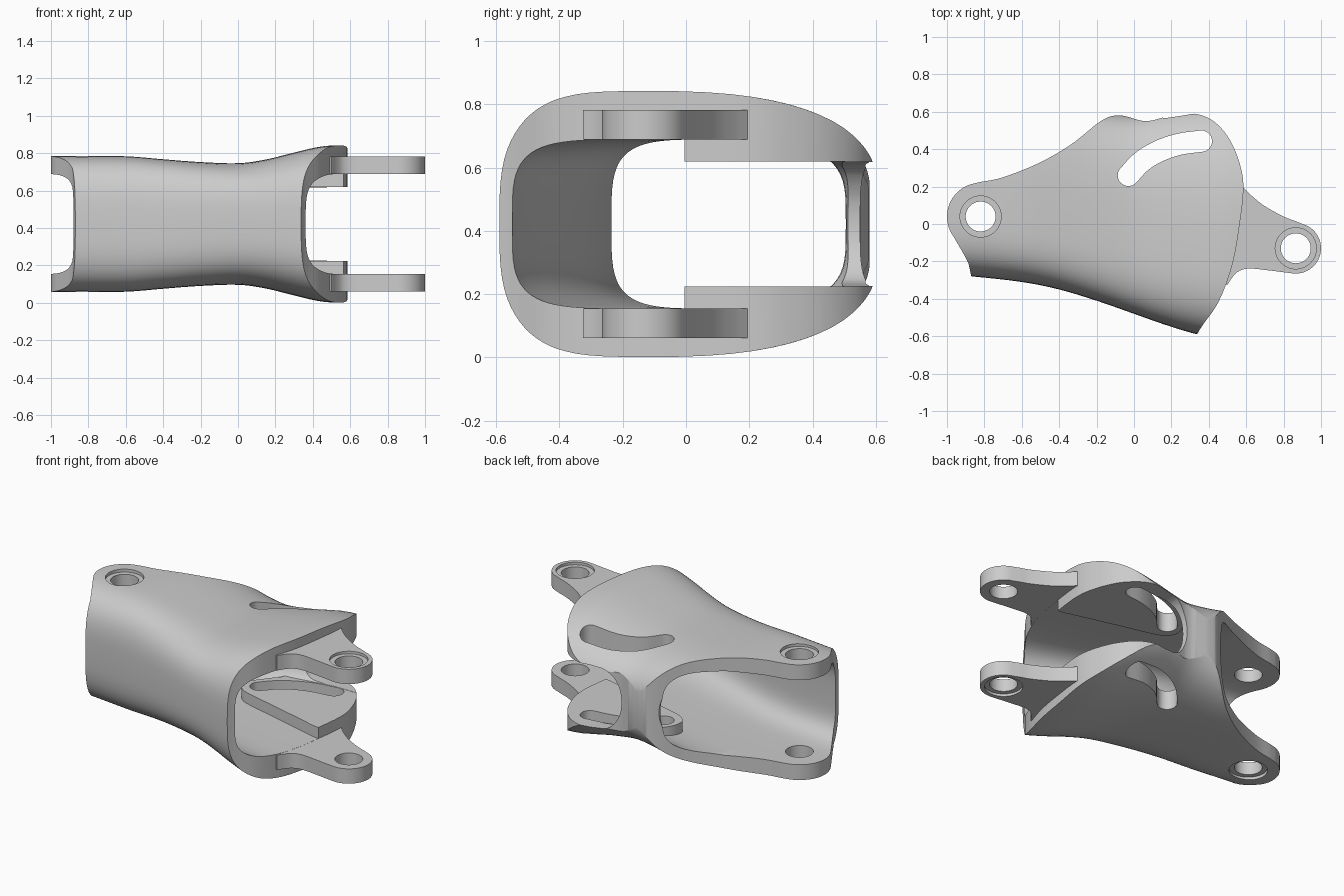
import bpy, bmesh, math
from mathutils import Vector

if "Cube" in bpy.data.objects:
    bpy.data.objects.remove(bpy.data.objects["Cube"])

MID = 0.4215  # mirror plane height; everything is built around z = 0, then lifted


def spline(pts, steps=6):
    """Catmull-Rom curve through points of any dimension."""
    p = [Vector(q) for q in pts]
    p = [2 * p[0] - p[1]] + p + [2 * p[-1] - p[-2]]
    out = []
    for i in range(1, len(p) - 2):
        a, b, c, d = p[i - 1:i + 3]
        for k in range(steps):
            t = k / steps
            out.append(0.5 * (2 * b + (c - a) * t + (2 * a - 5 * b + 4 * c - d) * t * t
                              + (3 * b - a - 3 * c + d) * t ** 3))
    return out + [p[-2]]


def arc(cx, cy, r, a0, a1, n=20):
    return [Vector((cx + r * math.cos(math.radians(a0 + (a1 - a0) * i / n)),
                    cy + r * math.sin(math.radians(a0 + (a1 - a0) * i / n)))) for i in range(n + 1)]


def rings_to_object(name, rings):
    bm = bmesh.new()
    vs = [[bm.verts.new(v) for v in r] for r in rings]
    n = len(vs[0])
    for a, b in zip(vs, vs[1:]):
        for i in range(n):
            bm.faces.new((a[i], a[(i + 1) % n], b[(i + 1) % n], b[i]))
    bm.faces.new(vs[0])
    bm.faces.new(vs[-1])
    bmesh.ops.recalc_face_normals(bm, faces=bm.faces)
    me = bpy.data.meshes.new(name)
    bm.to_mesh(me)
    bm.free()
    ob = bpy.data.objects.new(name, me)
    bpy.context.collection.objects.link(ob)
    return ob


def prism(name, pts, lo, hi):
    """Plan outline extruded along z."""
    return rings_to_object(name, [[(p[0], p[1], z) for p in pts] for z in (lo, hi)])


def prism_y(name, pts, lo, hi):
    """Front-view outline extruded along y."""
    return rings_to_object(name, [[(p[0], y, p[1]) for p in pts] for y in (lo, hi)])


def combine(target, tool, op):
    m = target.modifiers.new(op, 'BOOLEAN')
    m.operation, m.solver, m.object = op, 'EXACT', tool
    bpy.context.view_layer.objects.active = target
    bpy.ops.object.modifier_apply(modifier=m.name)
    bpy.data.objects.remove(tool)


def both_sides(target, name, pts, lo, hi, op):
    """Apply a plan prism on the upper and the lower side."""
    combine(target, prism(name, pts, lo, hi), op)
    combine(target, prism(name, pts, -hi, -lo), op)


# Stations along the shell: x, half height, front y, back y, back roundness
STATIONS = [(-1.1, .364, -.265, .66, 3.5), (-.87, .364, -.28, .68, 3.5), (-.6, .362, -.31, .70, 3.5),
            (-.4, .346, -.35, .68, 3.5), (-.2, .331, -.41, .61, 3.3), (0, .325, -.48, .585, 3.0),
            (.15, .345, -.533, .61, 2.8), (.3, .382, -.58, .635, 2.7), (.45, .415, -.615, .64, 2.7),
            (.6, .421, -.64, .64, 2.7), (.8, .421, -.67, .64, 2.7)]


def loft(name, inner=False):
    rings = []
    for x, h, yf, yb, nb in spline(STATIONS, 4):
        c = -.06 - .15 * x
        nf = 3.3
        if inner:
            h, yf, yb, nf, nb, x = .267, yf + .045, yb - .08, 4, 4, x * 1.02
        ring = []
        for i in range(72):
            a = 2 * math.pi * i / 72
            co, si = math.cos(a), math.sin(a)
            size, n = (yb - c, nb) if co > 0 else (c - yf, nf)
            ring.append((x, c + math.copysign(size * abs(co) ** (2 / n), co),
                         math.copysign(h * abs(si) ** (2 / n), si)))
        rings.append(ring)
    return rings_to_object(name, rings)


# Outer body trimmed to the plan outline
shell = loft("hinged_shell")
outline = arc(-.82, .04, .18, 100, 215) + [Vector(p) for p in
          ((-.905, -.17), (-.885, -.21), (-.87, -.28), (-.865, -.8))]
outline += spline([(.25, -.8), (.34, -.585), (.45, -.42), (.525, -.22), (.565, 0), (.585, .2),
                   (.56, .34), (.5, .47), (.41, .56), (.3, .592), (.18, .575), (.06, .55),
                   (-.07, .58), (-.17, .555), (-.33, .43), (-.5, .33), (-.7, .25), (-.835, .222)])
combine(shell, prism("outline_cutter", outline, -1, 1), 'INTERSECT')

# Hollow interior, leaving the thick slotted pads standing
cavity = loft("cavity_cutter", inner=True)
pad = [(.9, -.01), (.56, -.005)] + spline([(.52, .0), (.45, .02), (.2, .085), (0, .135), (-.08, .165),
       (-.125, .22), (-.11, .3), (-.05, .38), (.02, .5), (.04, .9)]) + [(.9, .9)]
both_sides(cavity, "pad", pad, .197, .6, 'DIFFERENCE')
combine(shell, cavity, 'DIFFERENCE')

# Back openings on both sides of the bridge
left = spline([(-.5, -.266), (-.4, -.25), (-.29, -.2), (-.215, -.11), (-.19, 0),
               (-.215, .11), (-.29, .2), (-.4, .25), (-.5, .266)])
combine(shell, prism_y("left_opening", [(-1.3, -.266)] + left + [(-1.3, .266)], .05, 1), 'DIFFERENCE')
right = spline([(.26, .196), (.15, .178), (.085, .1), (.065, 0),
                (.085, -.1), (.15, -.178), (.26, -.196)])
combine(shell, prism_y("right_opening", [(1, .196)] + right + [(1, -.196)], .2, 1), 'DIFFERENCE')

# Right hinge arms
arm = arc(.865, -.13, .135, -97, 75) + spline([(.87, .013), (.8, .04), (.7, .095), (.63, .15), (.58, .2)])
arm += [Vector((.5, .2)), Vector((.44, -.3))]
arm += spline([(.5, -.325), (.53, -.28), (.565, -.25), (.62, -.238), (.72, -.248), (.8, -.258)])
both_sides(shell, "hinge_arm", arm, .2675, .361, 'UNION')

# Pin holes with shallow counterbores
for cx, cy in ((-.82, .04), (.865, -.13)):
    combine(shell, prism("pin_hole", arc(cx, cy, .08, 0, 352.5, 47), -1, 1), 'DIFFERENCE')
    both_sides(shell, "counterbore", arc(cx, cy, .11, 0, 352.5, 47), .345, .8, 'DIFFERENCE')

# Curved slots through the pads
mid = spline([(-.03, .26), (.04, .333), (.13, .388), (.24, .426), (.36, .443)])
R = .057
sides = []
for i, p in enumerate(mid):
    t = (mid[min(i + 1, len(mid) - 1)] - mid[max(i - 1, 0)]).normalized()
    sides.append((p, Vector((-t.y, t.x)) * R, math.degrees(math.atan2(t.y, t.x))))
(p0, n0, a0), (p1, n1, a1) = sides[0], sides[-1]
slot = [p - n for p, n, a in sides[1:-1]] + arc(p1.x, p1.y, R, a1 - 90, a1 + 90)
slot += [p + n for p, n, a in sides[-2:0:-1]] + arc(p0.x, p0.y, R, a0 + 90, a0 + 270)
combine(shell, prism("slot", slot, -1, 1), 'DIFFERENCE')

# Stand on the ground and smooth
shell.location.z = MID
bpy.ops.object.select_all(action='DESELECT')
shell.select_set(True)
bpy.context.view_layer.objects.active = shell
bpy.ops.object.shade_smooth_by_angle(angle=math.radians(30))
